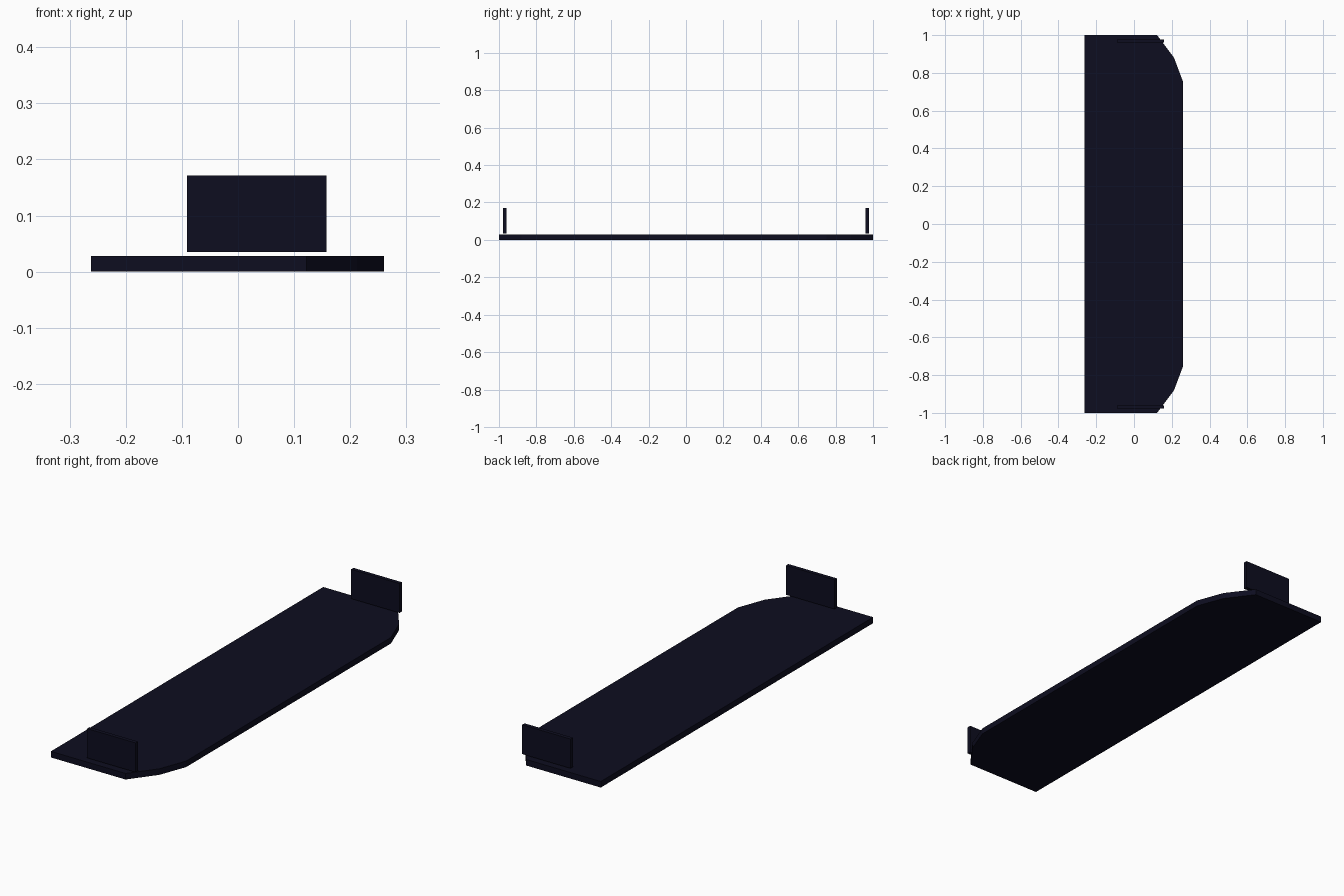
import bpy, bmesh

if "Cube" in bpy.data.objects:
    bpy.data.objects.remove(bpy.data.objects["Cube"])

navy = bpy.data.materials.new("dark_navy")
navy.diffuse_color = (0.004, 0.004, 0.014, 1)
navy.use_nodes = True
navy.node_tree.nodes["Principled BSDF"].inputs["Base Color"].default_value = navy.diffuse_color


def prism(name, outline, z0, z1):
    """Extrude a flat outline from z0 up to z1."""
    bm = bmesh.new()
    base = bm.faces.new([bm.verts.new((x, y, z0)) for x, y in outline])
    ext = bmesh.ops.extrude_face_region(bm, geom=[base], use_keep_orig=True)
    top = [v for v in ext["geom"] if isinstance(v, bmesh.types.BMVert)]
    bmesh.ops.translate(bm, verts=top, vec=(0, 0, z1 - z0))
    bmesh.ops.recalc_face_normals(bm, faces=bm.faces)
    mesh = bpy.data.meshes.new(name)
    bm.to_mesh(mesh)
    bm.free()
    mesh.materials.append(navy)
    obj = bpy.data.objects.new(name, mesh)
    bpy.context.collection.objects.link(obj)
    return obj


# Flat blade with faceted corners on its +x edge, symmetric in y
half = [(-0.262, 1.0), (0.122, 1.0), (0.212, 0.88), (0.26, 0.752)]
prism("splitter_blade", half + [(x, -y) for x, y in reversed(half)], 0.0, 0.028)

# Upright end plates floating just above the blade
for side, name in ((-1, "front_end_plate"), (1, "back_end_plate")):
    ya, yb = side * 0.96, side * 0.978
    prism(name, [(-0.091, ya), (0.158, ya), (0.158, yb), (-0.091, yb)], 0.035, 0.171)
